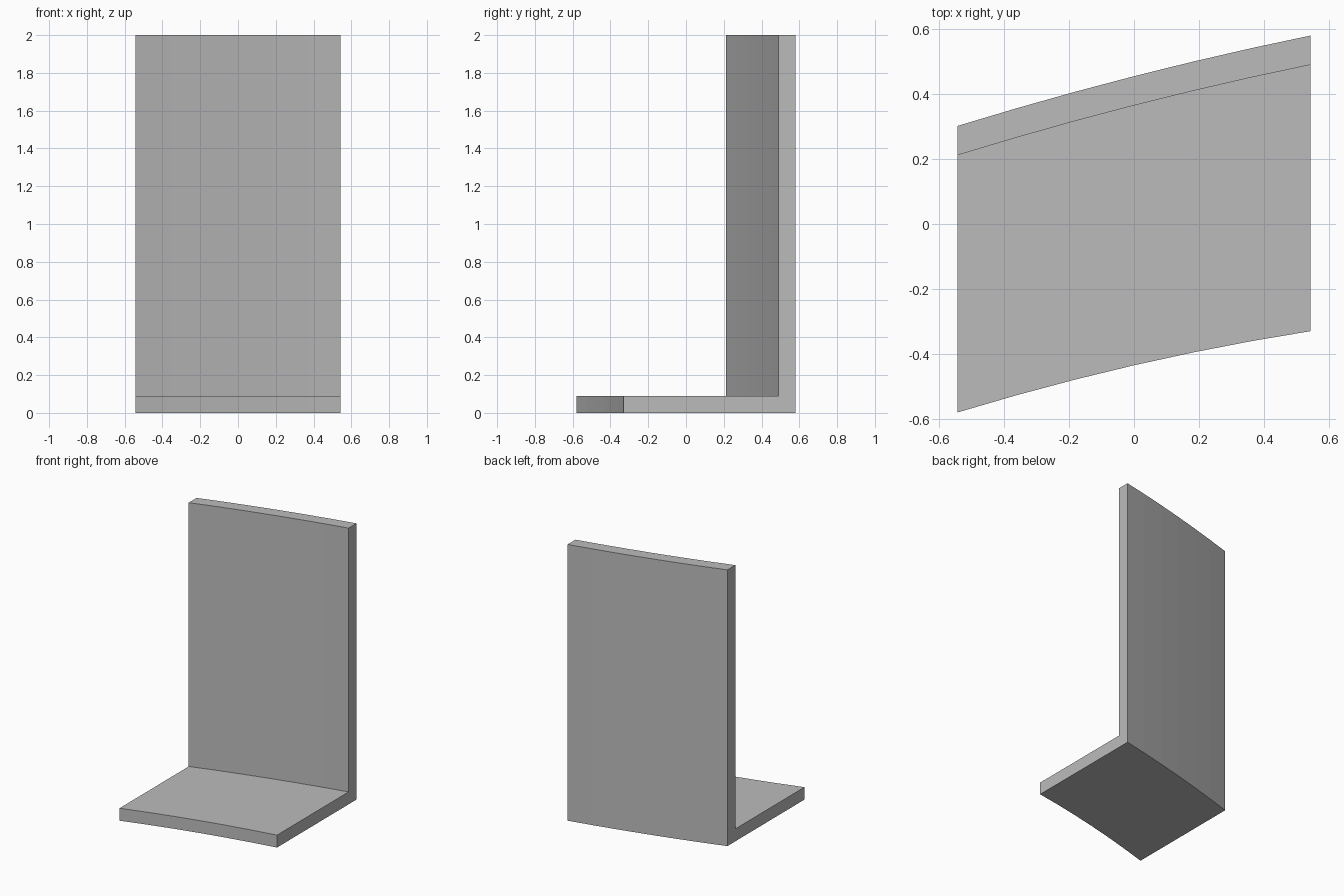
import bpy
import bmesh

cube = bpy.data.objects.get("Cube")
if cube:
    bpy.data.objects.remove(cube, do_unlink=True)

HALF_WIDTH = 0.543
HEIGHT = 2.0
THICK = 0.09
SEGMENTS = 6

grey = bpy.data.materials.new("plain_grey")
grey.use_nodes = True
colour = (0.5, 0.5, 0.5, 1)
grey.diffuse_color = colour
grey.node_tree.nodes["Principled BSDF"].inputs["Base Color"].default_value = colour


def bow(t, left, middle, right):
    """Gentle curve through three depths, t from -1 to 1."""
    return middle + (right - left) / 2 * t + ((left + right) / 2 - middle) * t * t


def l_section(bm, t):
    """L-shaped cross-section at one station across the width."""
    front = bow(t, -0.58, -0.435, -0.33)
    back = bow(t, 0.302, 0.455, 0.58)
    inner = back - THICK
    outline = [(front, 0), (back, 0), (back, HEIGHT),
               (inner, HEIGHT), (inner, THICK), (front, THICK)]
    return [bm.verts.new((t * HALF_WIDTH, y, z)) for y, z in outline]


# Curved base slab and upright back panel, swept as one L section
bm = bmesh.new()
rings = [l_section(bm, 2 * i / SEGMENTS - 1) for i in range(SEGMENTS + 1)]
for a, b in zip(rings, rings[1:]):
    for i in range(len(a)):
        j = (i + 1) % len(a)
        bm.faces.new((a[i], a[j], b[j], b[i]))

# Flat ends
bm.faces.new(rings[0])
bm.faces.new(rings[-1])
bmesh.ops.recalc_face_normals(bm, faces=bm.faces)

mesh = bpy.data.meshes.new("curved_l_panel")
bm.to_mesh(mesh)
bm.free()
mesh.materials.append(grey)
panel = bpy.data.objects.new("curved_l_panel", mesh)
bpy.context.collection.objects.link(panel)
